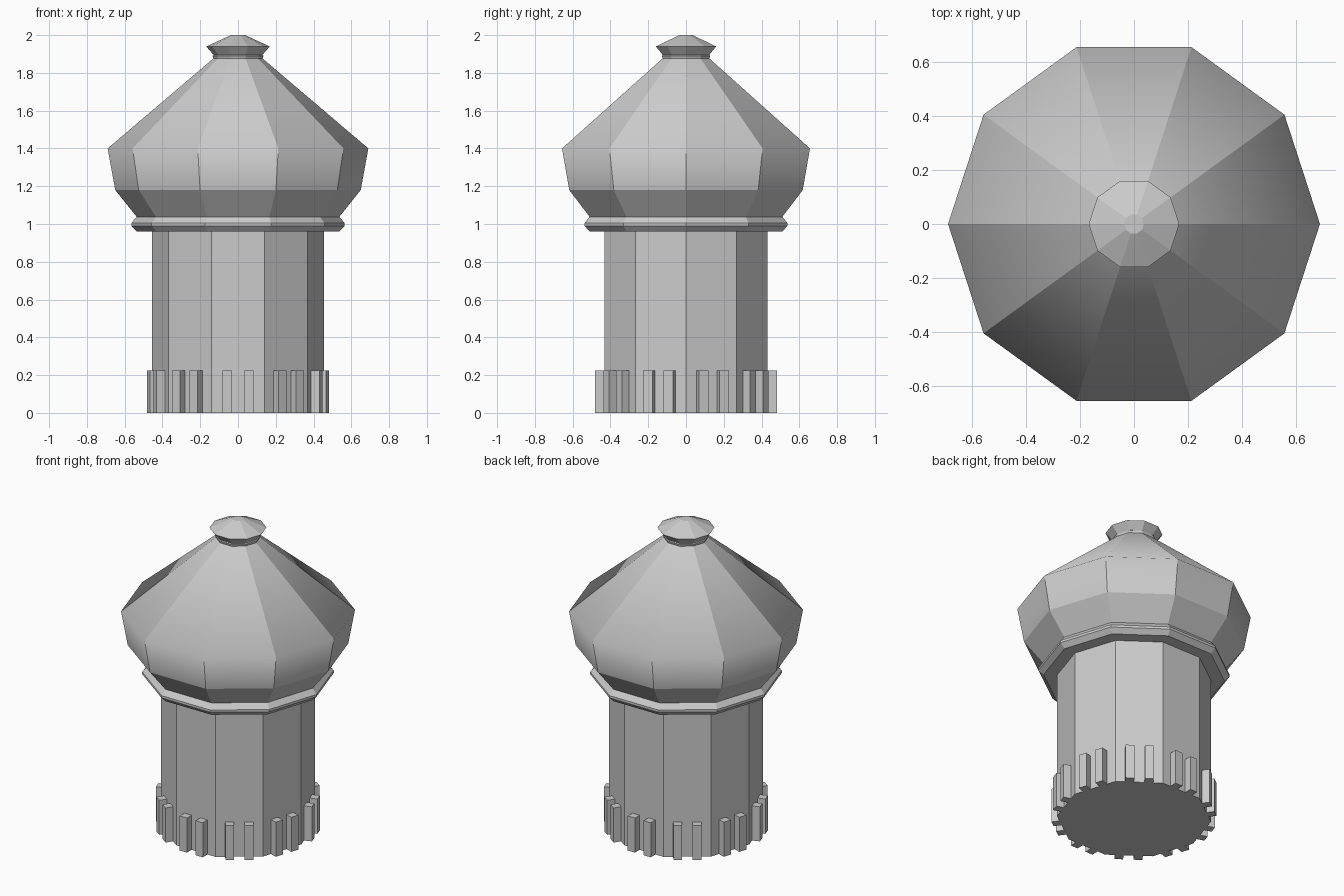
import bpy, bmesh
from math import cos, sin, pi, radians
from mathutils import Matrix, Vector

cube = bpy.data.objects.get("Cube")
if cube:
    bpy.data.objects.remove(cube, do_unlink=True)

SIDES = 10
grey = bpy.data.materials.new("stone grey")
grey.use_nodes = True
colour = (0.6, 0.6, 0.6, 1)
grey.diffuse_color = colour
grey.node_tree.nodes["Principled BSDF"].inputs["Base Color"].default_value = colour


def finish(name, bm):
    bmesh.ops.recalc_face_normals(bm, faces=bm.faces)
    mesh = bpy.data.meshes.new(name)
    bm.to_mesh(mesh)
    bm.free()
    mesh.materials.append(grey)
    obj = bpy.data.objects.new(name, mesh)
    bpy.context.collection.objects.link(obj)
    return obj


def lathe(name, profile, soft_z=None):
    """Ten-sided solid from (radius, z) points; soft_z is a softly shaded rim."""
    bm = bmesh.new()
    rings = [[bm.verts.new((r * cos(2 * pi * i / SIDES), r * sin(2 * pi * i / SIDES), z))
              for i in range(SIDES)] for r, z in profile]
    for low, high in zip(rings, rings[1:]):
        for i in range(SIDES):
            j = (i + 1) % SIDES
            bm.faces.new((low[i], low[j], high[j], high[i]))
    bm.faces.new(rings[0][::-1])
    bm.faces.new(rings[-1])
    if soft_z is not None:
        for face in bm.faces:
            face.smooth = True
        for edge in bm.edges:
            edge.smooth = all(abs(v.co.z - soft_z) < 1e-4 for v in edge.verts)
    return finish(name, bm)


# Tower body, moulding, dome and cap
lathe("shaft", [(0.455, 0), (0.455, 0.97)])
lathe("moulding", [(0.535, 0.96), (0.565, 0.99), (0.565, 1.005), (0.535, 1.04)])
lathe("dome", [(0.53, 1.03), (0.65, 1.18), (0.69, 1.4), (0.12, 1.885)], soft_z=1.4)
lathe("cap_neck", [(0.13, 1.875), (0.135, 1.89), (0.12, 1.9)])
lathe("cap", [(0.125, 1.89), (0.168, 1.94), (0.037, 2.0)])

# Pairs of small posts around the foot, two on each side of the shaft
bm = bmesh.new()
apothem = 0.455 * cos(pi / SIDES)
for side in range(SIDES):
    turn = Matrix.Rotation(2 * pi * (side + 0.5) / SIDES, 4, 'Z')
    for offset in (-0.057, 0.057):
        place = turn @ Matrix.Translation(Vector((apothem + 0.018, offset, 0.1125)))
        bmesh.ops.create_cube(bm, size=1, matrix=place @ Matrix.Diagonal((0.06, 0.052, 0.225, 1)))
finish("foot_posts", bm)
